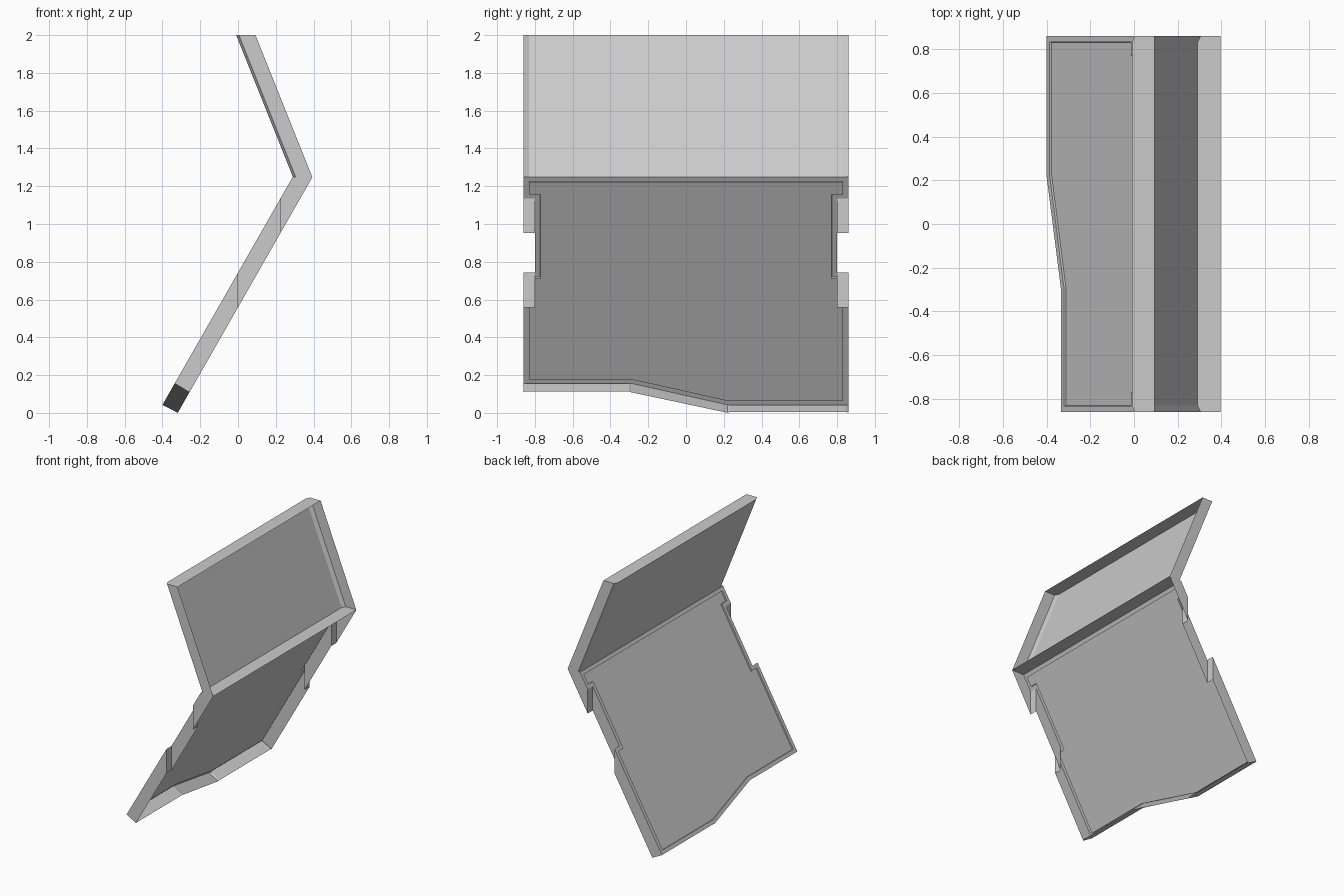
import bpy, bmesh
from mathutils import Vector

cube = bpy.data.objects.get("Cube")
if cube:
    bpy.data.objects.remove(cube, do_unlink=True)

grey = bpy.data.materials.new("light grey")
grey.use_nodes = True
COLOR = (0.6, 0.6, 0.6, 1)
grey.diffuse_color = COLOR
grey.node_tree.nodes["Principled BSDF"].inputs["Base Color"].default_value = COLOR

HALF, FOLD, SLOPE = 0.86, 1.25, 1.75


def finish(bm, name):
    mesh = bpy.data.meshes.new(name)
    bm.to_mesh(mesh)
    bm.free()
    mesh.materials.append(grey)
    obj = bpy.data.objects.new(name, mesh)
    bpy.context.collection.objects.link(obj)
    return obj


def tray(floor_pts, rim_pts):
    """Open sheet tray: one floor face and a ring of walls."""
    bm = bmesh.new()
    low = [bm.verts.new(p) for p in floor_pts]
    rim = [bm.verts.new(p) for p in rim_pts]
    floor = bm.faces.new(low)
    n = len(low)
    walls = [bm.faces.new((low[(i + 1) % n], low[i], rim[i], rim[(i + 1) % n]))
             for i in range(n)]
    return bm, floor, walls


# Upper panel, open towards +x, with slim bevels on its two long side edges
def upper_ring(dx, y):
    return [(-0.01 + dx, y, 2), (0.29 + dx, y, FOLD),
            (0.29 + dx, -y, FOLD), (-0.01 + dx, -y, 2)]


bm, floor, walls = tray(upper_ring(0, HALF - 0.03), upper_ring(0.015, HALF))
rim = upper_ring(0.103, HALF)
edge = upper_ring(0.015, HALF)
for i in range(4):
    j = (i + 1) % 4
    bm.faces.new([bm.verts.new(p) for p in (edge[j], edge[i], rim[i], rim[j])])
bmesh.ops.remove_doubles(bm, verts=bm.verts, dist=0.0001)
finish(bm, "upper_panel")


# Lower panel outline: side position, x on the inner face, x on the open face
right = [(HALF, 0.29, 0.395), (HALF, 0.225, 0.225), (0.80, 0.225, 0.225),
         (0.80, 0, 0), (HALF, 0, 0)]
foot = [(HALF, -0.40, -0.319), (0.22, -0.40, -0.319),
        (-0.29, -0.335, -0.257), (-HALF, -0.335, -0.257)]
outline = right + foot + [(-y, a, b) for y, a, b in reversed(right)]


def inner(y, x):
    return Vector((x, y, FOLD + SLOPE * (x - 0.29)))


def outer(y, x):
    return Vector((x, y, FOLD + SLOPE * (x - 0.395)))


bm, floor, walls = tray([inner(y, a) for y, a, b in outline],
                        [outer(y, b) for y, a, b in outline])
bm.normal_update()
# Shallow recess within a narrow border
bmesh.ops.inset_region(bm, faces=[floor], thickness=0.028, use_even_offset=True)
step = bmesh.ops.inset_region(bm, faces=[floor], thickness=0.001, use_even_offset=True)
drop = Vector((0.87, 0, -0.5)) * 0.01
bmesh.ops.translate(bm, verts=floor.verts[:], vec=drop)
# Framed panels in the two straight parts of the foot wall
k = len(right)
for wall in (walls[k], walls[k + 2]):
    bmesh.ops.inset_region(bm, faces=[wall], thickness=0.012, use_even_offset=True)
    bmesh.ops.translate(bm, verts=wall.verts[:], vec=Vector((0.5, 0, 0.87)) * 0.006)
finish(bm, "lower_panel")
